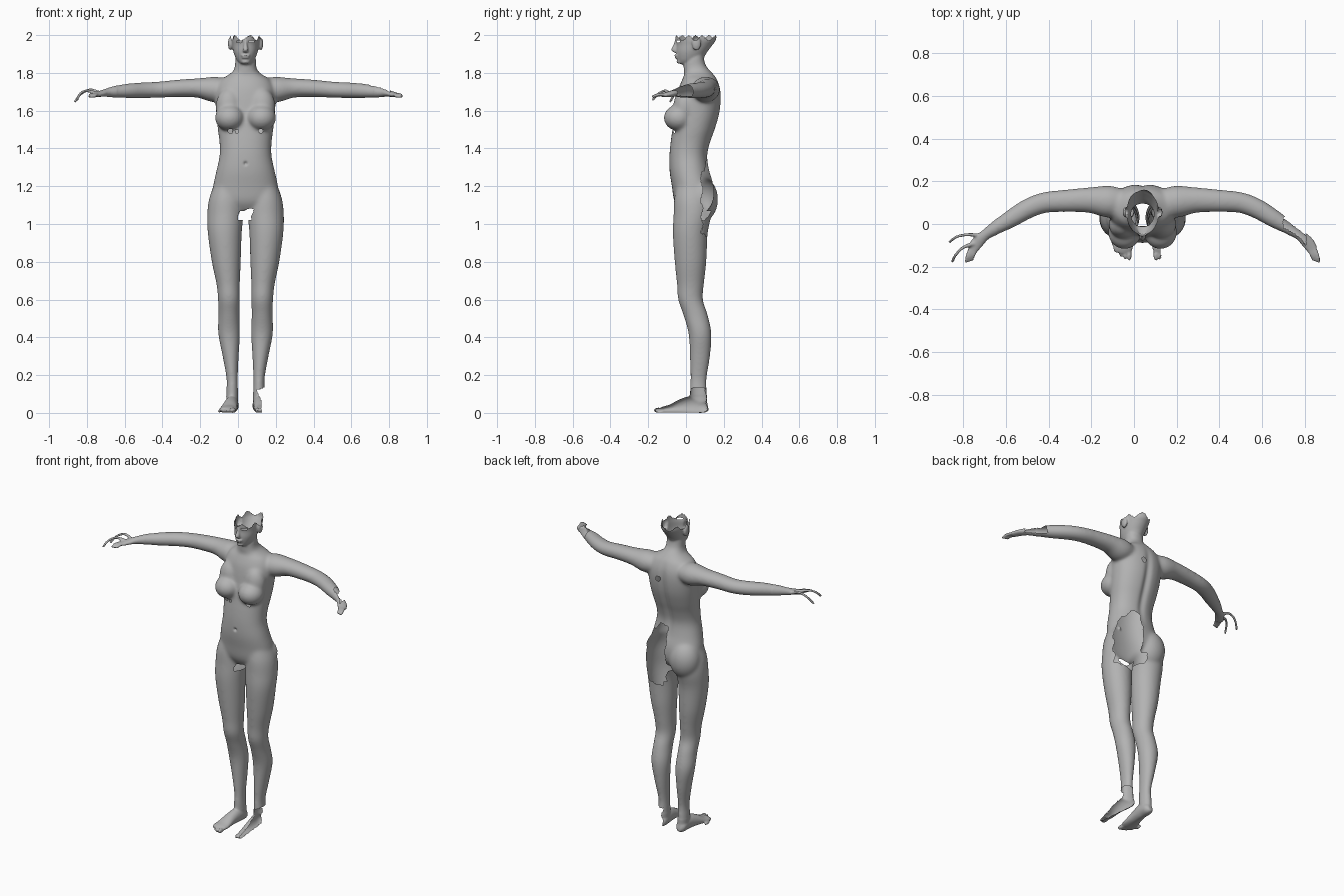
import bpy, bmesh, math
from mathutils import Vector, Matrix

if "Cube" in bpy.data.objects:
    bpy.data.objects.remove(bpy.data.objects["Cube"], do_unlink=True)

MID = 0.04                      # x of the figure's midline
bm = bmesh.new()


def spline(rows, steps=5):
    """Smooth the section list with a Catmull-Rom curve."""
    out = []
    for i in range(len(rows) - 1):
        a, b = rows[max(i - 1, 0)], rows[i]
        c, d = rows[i + 1], rows[min(i + 2, len(rows) - 1)]
        for s in range(steps):
            t = s / steps
            out.append([0.5 * (2 * q + (r - p) * t + (2 * p - 5 * q + 4 * r - w) * t * t
                               + (3 * q - p - 3 * r + w) * t ** 3)
                        for p, q, r, w in zip(a, b, c, d)])
    return out + [list(rows[-1])]


def loft(rows, side=1, ref=(0, 0, 1), axis=None, power=2.0, n=32):
    """Closed tube through sections (x, y, z, radius_a, radius_b)."""
    rows = spline(rows)
    pts = [Vector((MID + side * r[0], r[1], r[2])) for r in rows]
    rings = []
    for i, r in enumerate(rows):
        t = Vector(axis) if axis else pts[min(i + 1, len(pts) - 1)] - pts[max(i - 1, 0)]
        t.normalize()
        u = Vector(ref).cross(t).normalized()
        v = t.cross(u)
        ring = []
        for k in range(n):
            c, s = math.cos(2 * math.pi * k / n), math.sin(2 * math.pi * k / n)
            c = math.copysign(abs(c) ** (2 / power), c)
            s = math.copysign(abs(s) ** (2 / power), s)
            ring.append(bm.verts.new(pts[i] + u * c * max(r[3], .003) + v * s * max(r[4], .003)))
        rings.append(ring)
    for a, b in zip(rings, rings[1:]):
        for k in range(n):
            bm.faces.new((a[k], a[(k + 1) % n], b[(k + 1) % n], b[k]))
    bm.faces.new(rings[0][::-1])
    bm.faces.new(rings[-1])


def upright(rows, side=1, power=2.0):
    """Loft with level sections given as (z, x, y_front, y_back, half_width)."""
    loft([(x, (f + b) / 2, z, w, (b - f) / 2) for z, x, f, b, w in rows],
         side, ref=(0, 1, 0), axis=(0, 0, 1), power=power)


def blob(x, y, z, rx, ry, rz):
    m = Matrix.Translation((MID + x, y, z)) @ Matrix.Diagonal((rx, ry, rz, 1))
    bmesh.ops.create_uvsphere(bm, u_segments=32, v_segments=20, radius=1, matrix=m)


# Torso and neck
upright([(1.065, 0, -.03, .10, .08), (1.12, 0, -.062, .14, .175), (1.20, 0, -.075, .145, .172),
         (1.28, 0, -.087, .125, .155), (1.36, 0, -.088, .115, .138), (1.43, 0, -.082, .13, .138),
         (1.50, 0, -.072, .155, .147), (1.58, 0, -.06, .178, .155), (1.66, 0, -.05, .187, .16),
         (1.72, 0, -.038, .182, .155), (1.765, 0, -.02, .165, .13), (1.787, 0, -.01, .15, .095),
         (1.81, 0, -.012, .13, .066), (1.84, 0, -.012, .105, .056), (1.88, 0, 0, .095, .054),
         (1.93, 0, .01, .10, .05)], power=2.2)

# Head and facial features
upright([(1.848, 0, -.035, .03, .028), (1.87, 0, -.046, .085, .048), (1.91, 0, -.052, .112, .064),
         (1.95, 0, -.05, .142, .072), (1.98, 0, -.055, .16, .076), (2.05, 0, -.055, .165, .077)])
loft([(0, -.046, 1.985, .008, .010), (0, -.055, 1.95, .009, .011), (0, -.063, 1.922, .015, .016),
      (0, -.052, 1.908, .013, .012)], ref=(0, 1, 0), axis=(0, 0, -1), n=16)
blob(0, -.05, 1.893, .024, .012, .006)
blob(0, -.048, 1.881, .021, .012, .006)
blob(0, -.03, 1.86, .024, .02, .015)

for s in (-1, 1):
    # Ears, chest and buttocks
    blob(s * .081, .055, 1.955, .012, .024, .036)
    blob(s * .084, -.038, 1.562, .078, .08, .07)
    blob(s * .088, -.005, 1.62, .07, .062, .10)
    blob(s * .09, .08, 1.13, .098, .09, .12)

    # Legs
    upright([(1.20, .10, -.05, .12, .07), (1.13, .104, -.063, .135, .09), (1.05, .107, -.066, .135, .096),
             (.95, .11, -.07, .115, .09), (.80, .102, -.06, .108, .077), (.68, .092, -.048, .095, .062),
             (.60, .088, -.042, .09, .058), (.52, .088, -.015, .115, .056), (.42, .087, .013, .135, .058),
             (.30, .079, .02, .128, .043), (.18, .071, .022, .11, .03), (.10, .071, .02, .112, .032),
             (.04, .070, .03, .112, .03)], s)

    # Feet and toes
    loft([(.07, .116, .036, .015, .022), (.07, .095, .034, .032, .034), (.072, .04, .045, .034, .045),
          (.08, -.02, .038, .038, .037), (.088, -.08, .023, .046, .022), (.093, -.115, .018, .046, .017),
          (.095, -.135, .015, .036, .012)], s, n=24)
    for i in range(5):
        r = .014 - .0012 * i
        blob(s * (.062 + .019 * i), -.145 + .007 * i * i * .6, r, r * .8, .027, r)

    # Arms with palms
    loft([(.08, .10, 1.715, .06, .05), (.16, .105, 1.712, .075, .068), (.25, .112, 1.72, .06, .052),
          (.36, .108, 1.718, .053, .046), (.46, .10, 1.711, .049, .043), (.54, .07, 1.708, .047, .042),
          (.62, .022, 1.705, .042, .039), (.69, -.02, 1.70, .032, .031), (.735, -.05, 1.695, .025, .022),
          (.772, -.085, 1.688, .029, .015), (.797, -.12, 1.682, .026, .012)], s)

    # Fingers
    for i in range(3):
        o = -.016 + .016 * i
        loft([(.787 + o, -.10 - o * .4, 1.685, .009, .009), (.805 + o, -.145 - o * .4, 1.684, .0085, .0085),
              (.813 + o * .8, -.175 - o * .3, 1.672, .007, .007)], s, n=12)

# Spread thumb and finger of the right hand
loft([(.765, -.055, 1.69, .011, .011), (.82, -.05, 1.71, .008, .008), (.87, -.06, 1.69, .0075, .0075),
      (.905, -.085, 1.645, .007, .007)], -1, n=12)
loft([(.785, -.09, 1.69, .011, .011), (.84, -.11, 1.705, .008, .008), (.875, -.145, 1.69, .0075, .0075),
      (.892, -.178, 1.655, .007, .007)], -1, n=12)

# Fuse the parts into one skin
bmesh.ops.recalc_face_normals(bm, faces=bm.faces)
mesh = bpy.data.meshes.new("body")
bm.to_mesh(mesh)
bm.free()
body = bpy.data.objects.new("body", mesh)
bpy.context.collection.objects.link(body)
remesh = body.modifiers.new("fuse", 'REMESH')
remesh.mode = 'VOXEL'
remesh.voxel_size = .0055
bpy.context.view_layer.objects.active = body
body.select_set(True)
bpy.ops.object.modifier_apply(modifier="fuse")

# Soften the joins, most of all on the trunk and limbs
bm = bmesh.new()
bm.from_mesh(body.data)
trunk = [v for v in bm.verts if abs(v.co.x - MID) < .68 and .09 < v.co.z < 1.85]
for verts, rounds in ((list(bm.verts), 2), (trunk, 22)):
    for _ in range(rounds):
        bmesh.ops.smooth_vert(bm, verts=verts, factor=.5, use_axis_x=True, use_axis_y=True, use_axis_z=True)

# Spine groove and navel
for v in bm.verts:
    x, y, z = v.co.x - MID, v.co.y, v.co.z
    if y > .08 and 1.25 < z < 1.78:
        v.co.y -= .013 * math.exp(-(x / .022) ** 2) * math.sin((z - 1.25) / .53 * math.pi)
    if y < -.05 and abs(z - 1.32) < .05:
        v.co.y += .012 * math.exp(-(x * x + (z - 1.32) ** 2) / .00008)
bm.normal_update()


def is_open(f):
    """True where the skin has an opening."""
    c = f.calc_center_median()
    x, y, z = c.x - MID, c.y, c.z
    wob = math.sin(z * 70 + x * 40) * .006
    if z > 1.985 + .013 * math.sin(7 * math.atan2(x, y - .05)):                     # crown
        return True
    if y < 0 and ((abs(x) - .032) / .015) ** 2 + ((z - 1.966) / .006) ** 2 < 1:     # eyes
        return True
    if x > .012 + wob and y > .1 + wob and .93 + wob < z < 1.33 + wob:              # left buttock
        return True
    if x > .012 and y > .085 + wob and .95 < z < 1.28:
        return True
    if abs(x) < .036 + wob and 1.02 < z < 1.075 + wob and y > -.06:                 # crotch
        return True
    if z < .13 + wob and x > .07 - .13 * y + wob:                                   # left foot
        return True
    if .66 + wob < x < .765 and f.normal.dot(Vector((.5, .7, .5))) > .15:           # left wrist
        return True
    for p, r in (((-.08, -.08, 1.493), .012), ((-.045, -.08, 1.49), .009),
                 ((.08, -.08, 1.493), .012), ((.035, .175, 1.66), .016)):           # small gaps
        if (Vector((x, 0, z)) - Vector((p[0], 0, p[2]))).length < r and y * p[1] > 0:
            return True
    return False


bmesh.ops.delete(bm, geom=[f for f in bm.faces if is_open(f)], context='FACES')
bm.to_mesh(body.data)
bm.free()

# Material and shading
grey = bpy.data.materials.new("mid_grey")
grey.use_nodes = True
grey.diffuse_color = (.45, .45, .45, 1)
grey.node_tree.nodes["Principled BSDF"].inputs["Base Color"].default_value = (.45, .45, .45, 1)
body.data.materials.clear()
body.data.materials.append(grey)
bpy.ops.object.shade_smooth_by_angle(angle=math.radians(60))
